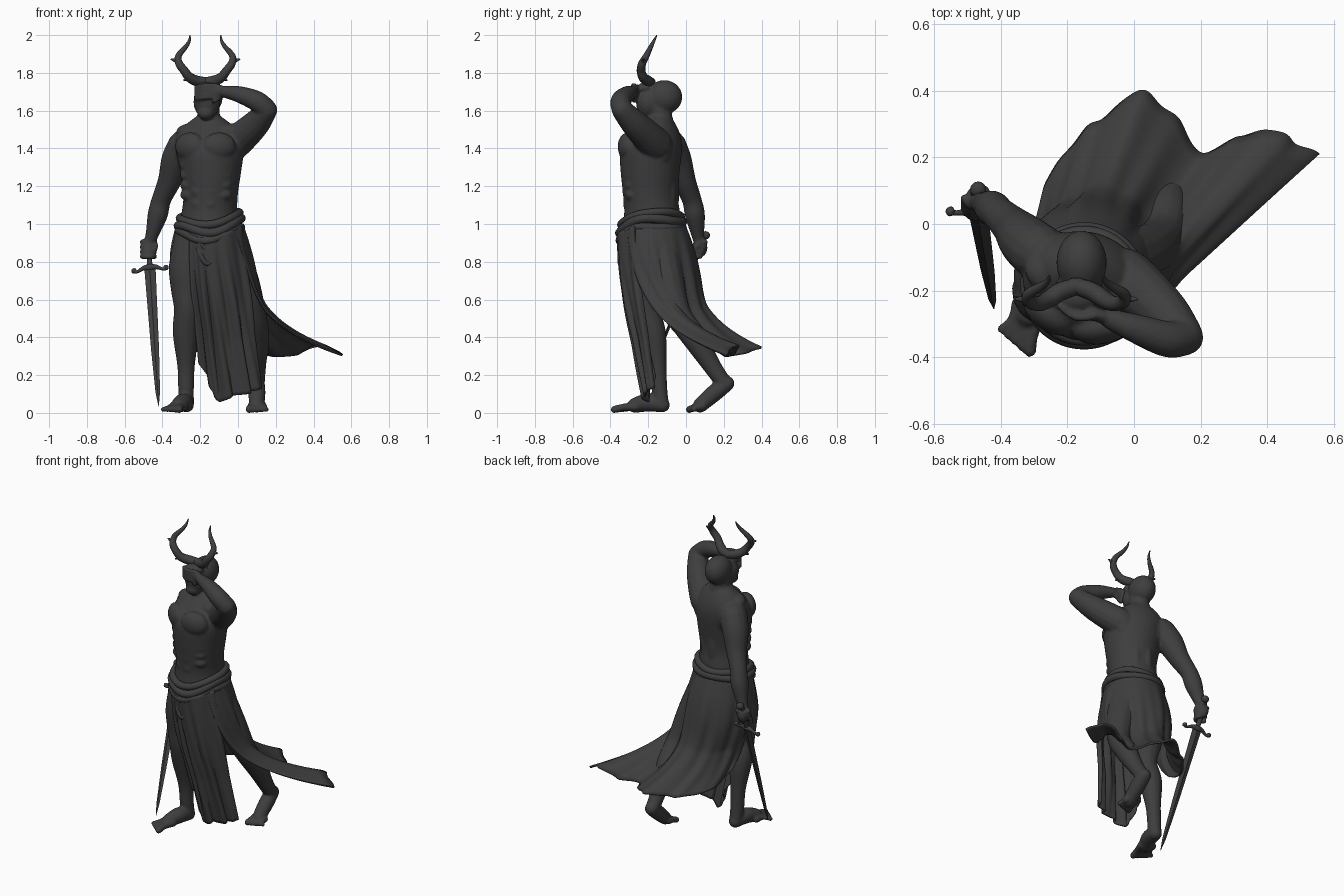
import bpy, bmesh, math
from mathutils import Vector, Matrix

if "Cube" in bpy.data.objects:
    bpy.data.objects.remove(bpy.data.objects["Cube"])

stone = bpy.data.materials.new("dark_grey_stone")
stone.diffuse_color = (0.048, 0.048, 0.048, 1)
stone.use_nodes = True
stone.node_tree.nodes["Principled BSDF"].inputs["Base Color"].default_value = stone.diffuse_color


def spline(pts, n):
    """Catmull-Rom samples through tuples of any length."""
    p = [pts[0]] + list(pts) + [pts[-1]]
    out = []
    for i in range(len(pts) - 1):
        for k in range(n):
            t = k / n
            out.append(tuple(0.5 * (2 * b + (c - a) * t + (2 * a - 5 * b + 4 * c - d) * t * t
                             + (3 * b - a - 3 * c + d) * t ** 3)
                             for a, b, c, d in zip(*p[i:i + 4])))
    return out + [tuple(pts[-1])]


def loft(bm, rings):
    """Closed skin over a list of rings of points."""
    vs = [[bm.verts.new(c) for c in r] for r in rings]
    n = len(vs[0])
    for a, b in zip(vs, vs[1:]):
        for i in range(n):
            bm.faces.new((a[i], a[(i + 1) % n], b[(i + 1) % n], b[i]))
    bm.faces.new(vs[0][::-1])
    bm.faces.new(vs[-1])


def tube(bm, pts, n=5, sides=14):
    """Round limb through (x, y, z, radius) points with rounded ends."""
    s = spline(pts, n)
    P = [Vector(q[:3]) for q in s]
    R = [max(q[3], 0.002) for q in s]
    t0, t1 = (P[1] - P[0]).normalized(), (P[-1] - P[-2]).normalized()
    r0, r1, ends = R[0], R[-1], [0.98, 0.8, 0.45]
    P = [P[0] - t0 * r0 * e for e in ends] + P + [P[-1] + t1 * r1 * e for e in ends[::-1]]
    R = [r0 * math.sqrt(1 - e * e) for e in ends] + R + [r1 * math.sqrt(1 - e * e) for e in ends[::-1]]
    u, rings = t0.orthogonal(), []
    for i, c in enumerate(P):
        t = (P[min(i + 1, len(P) - 1)] - P[max(i - 1, 0)]).normalized()
        u = (u - t * u.dot(t)).normalized()
        w = t.cross(u)
        rings.append([c + (u * math.cos(a) + w * math.sin(a)) * R[i]
                      for a in (2 * math.pi * k / sides for k in range(sides))])
    loft(bm, rings)


def blob(bm, c, r, rot=0.0):
    m = Matrix.Translation(c) @ Matrix.Rotation(rot, 4, 'Z') @ Matrix.Diagonal((*r, 1))
    bmesh.ops.create_uvsphere(bm, u_segments=20, v_segments=14, radius=1, matrix=m)


def finish(name, bm, smooth=True, voxel=0):
    bmesh.ops.recalc_face_normals(bm, faces=bm.faces)
    me = bpy.data.meshes.new(name)
    bm.to_mesh(me)
    bm.free()
    me.materials.append(stone)
    for p in me.polygons:
        p.use_smooth = smooth
    ob = bpy.data.objects.new(name, me)
    bpy.context.collection.objects.link(ob)
    if voxel:
        m = ob.modifiers.new("fuse", 'REMESH')
        m.mode, m.voxel_size, m.use_smooth_shade = 'VOXEL', voxel, True
        m = ob.modifiers.new("soften", 'SMOOTH')
        m.factor, m.iterations = 0.5, 7
    return ob


body = bmesh.new()

# Torso: lofted ovals, turned so the right shoulder sits back
YAW = math.radians(-15)
rows = [(.86, -.15, -.18, .15, .14), (.95, -.155, -.18, .165, .155), (1.07, -.15, -.18, .147, .147),
        (1.16, -.145, -.19, .145, .144), (1.28, -.145, -.19, .163, .156), (1.39, -.15, -.185, .182, .162),
        (1.46, -.155, -.165, .175, .135), (1.525, -.155, -.145, .125, .09), (1.58, -.155, -.14, .05, .05)]
rings = []
for z, cx, cy, rx, ry in spline(rows, 4):
    ring = []
    for k in range(32):
        a = 2 * math.pi * k / 32
        v = Matrix.Rotation(YAW, 3, 'Z') @ Vector((rx * math.cos(a), ry * math.sin(a), 0))
        ring.append(v + Vector((cx, cy, z)))
    rings.append(ring)
loft(body, rings)


def muscle(x, y, z, r):
    """Mirrored pair of muscles in the torso's turned frame."""
    for s in (-1, 1):
        v = Matrix.Rotation(YAW, 3, 'Z') @ Vector((s * x, y, 0))
        blob(body, v + Vector((-.15, -.185, z)), r, YAW + (s * math.atan2(x, -y) * .6 if y < 0 else 0))


muscle(.08, -.106, 1.41, (.09, .053, .075))            # chest
muscle(.085, .09, 1.40, (.075, .05, .1))               # shoulder blades
muscle(.035, .115, 1.18, (.032, .03, .16))             # lower back
muscle(.085, .01, 1.49, (.1, .065, .045))              # shoulder slopes
for i in range(4):                                     # stomach and ribs
    muscle(.034, -.131 + .004 * i, 1.305 - .066 * i, (.037, .024, .037))
    muscle(.1, -.092 + .002 * i, 1.31 - .052 * i, (.045, .03, .03))

# Neck and tilted head
tube(body, [(-.15, -.125, 1.48, .08), (-.155, -.13, 1.55, .062), (-.157, -.15, 1.64, .06)])
blob(body, (-.157, -.115, 1.672), (.076, .096, .09))
blob(body, (-.165, -.195, 1.645), (.071, .07, .085))
blob(body, (-.17, -.225, 1.59), (.047, .04, .04))
blob(body, (-.168, -.215, 1.72), (.062, .045, .03))

# Right arm hanging, left arm raised to the face
tube(body, [(-.285, -.085, 1.415, .087), (-.328, -.048, 1.335, .08), (-.362, -.01, 1.23, .063),
            (-.405, .03, 1.13, .052), (-.425, .047, 1.05, .054), (-.45, .06, .96, .038), (-.465, .07, .91, .031)])
tube(body, [(-.03, -.16, 1.42, .09), (.02, -.2, 1.46, .085), (.095, -.27, 1.53, .074), (.15, -.335, 1.60, .058)])
tube(body, [(.155, -.34, 1.605, .054), (.10, -.345, 1.65, .055), (.01, -.315, 1.685, .045), (-.07, -.285, 1.70, .032)])

# Hands
blob(body, (-.472, .08, .875), (.032, .034, .05))
for i in range(4):
    zc, yc = .905 - .026 * i, .085 - .01 * i
    tube(body, [(-.475 + .033 * math.cos(a), yc + .033 * math.sin(a), zc, .0145)
                for a in (-2.9, -2.0, -1.1, -.2, .6)], 3, 10)
tube(body, [(-.45, .08, .91, .017), (-.435, .055, .88, .015), (-.455, .035, .85, .012)], 3, 10)
blob(body, (-.11, -.272, 1.703), (.05, .022, .038), -.3)
for i in range(4):
    z = 1.735 - .021 * i
    tube(body, [(-.12, -.275, z, .013), (-.175, -.28, z - .002, .012), (-.225, -.245, z - .008, .010)], 3, 10)
tube(body, [(-.09, -.27, 1.68, .017), (-.125, -.275, 1.65, .013)], 3, 10)

# Legs
tube(body, [(-.225, -.19, .93, .115), (-.262, -.2, .77, .105), (-.27, -.205, .65, .086), (-.27, -.21, .55, .07),
            (-.276, -.175, .42, .07), (-.275, -.15, .25, .047), (-.275, -.14, .12, .042), (-.272, -.13, .05, .04)])
tube(body, [(-.08, -.15, .92, .115), (.02, -.1, .7, .092), (.08, -.04, .52, .07), (.1, .05, .39, .067),
            (.1, .13, .26, .05), (.1, .185, .18, .044), (.1, .21, .155, .042)])

# Feet with toes
tube(body, [(-.272, -.125, .042, .04), (-.29, -.2, .055, .049), (-.315, -.27, .04, .041)])
tube(body, [(.1, .215, .155, .042), (.1, .15, .105, .046), (.1, .075, .04, .04)])
for i in range(5):
    f = i / 4
    r = .020 - .006 * f
    tube(body, [(-.285 - .06 * f, -.27 + .03 * f, .032, .024),
                (-.305 - .06 * f, -.33 + .045 * f, .03, r),
                (-.312 - .085 * f, -.38 + .065 * f, .018, r)], 4, 10)
    tube(body, [(.072 + .06 * f, .085, .034, .024), (.065 + .075 * f, .045, .028, r),
                (.058 + .092 * f, .018 + .025 * f, .018, r)], 4, 10)
finish("body", body, voxel=.007)

# Curved horns with a small barb each
horn = [(-.165, -.185, 1.752, .024), (-.215, -.2, 1.757, .028), (-.255, -.225, 1.775, .026), (-.283, -.238, 1.81, .023),
        (-.312, -.232, 1.85, .021), (-.315, -.21, 1.89, .017), (-.275, -.185, 1.94, .012),
        (-.258, -.17, 1.97, .008), (-.254, -.155, 1.998, .003)]
barbs = [[(-.315, -.225, 1.86, .016), (-.353, -.225, 1.872, .004)],
         [(-.25, -.22, 1.775, .018), (-.285, -.24, 1.762, .005)]]
for side in ("right", "left"):
    bm = bmesh.new()
    for path in [horn] + barbs:
        tube(bm, [(x if side == "right" else -.345 - x, y, z, r) for x, y, z, r in path], 6)
    finish(side + "_horn", bm)

# Rolled waist cloth, dipping in front, with hanging swags
bm = bmesh.new()
for j, (z, grow, r) in enumerate([(1.045, 0, .022), (1.01, .008, .025), (.972, .008, .022)]):
    path = []
    for k in range(26):
        a = 2 * math.pi * k / 25
        dip = .055 * max(0, -math.sin(a)) ** 3
        path.append((-.15 + (.158 + grow) * math.cos(a), -.185 + (.158 + grow) * math.sin(a),
                     z + .015 * math.cos(a) - dip + .006 * math.sin(3 * a + 2 * j), r))
    tube(bm, path, 3, 12)
for i in range(2):
    tube(bm, [(-.25 + .02 * i, -.318, .97, .012), (-.2, -.346, .90 - .06 * i, .013),
              (-.16, -.348, .87 - .08 * i, .013), (-.12, -.344, .91 - .06 * i, .012), (-.07, -.33, .97, .012)], 5, 10)
finish("waist_wrap", bm)


def sheet(name, top, hem, flare, bulge, amp, folds, nu=150, nv=44):
    """Draped cloth from a top line to a hem line with deepening folds."""
    def at(line, u):
        f = u * (len(line) - 1)
        i = min(int(f), len(line) - 2)
        return Vector(line[i]).lerp(Vector(line[i + 1]), f - i)
    top, hem = spline(top, 12), spline(hem, 12)
    bm = bmesh.new()
    grid = []
    for i in range(nu + 1):
        u = i / nu
        a, b = at(top, u), at(hem, u)
        row = []
        for j in range(nv + 1):
            s = j / nv
            p = a.lerp(b, flare(s))
            p.z = a.z + (b.z - a.z) * s
            out = Vector((p.x + .13, p.y + .12, 0)).normalized()
            w = 2 * math.pi * folds * u
            fold = math.sin(w + 1.5 * s) + .5 * math.sin(1.7 * w + 1 - 2 * s)
            p += out * (bulge(u) * math.sin(math.pi * min(s * 1.5, 1)) + amp * min(1, 2.2 * s) * fold)
            row.append(bm.verts.new(p))
        grid.append(row)
    for r, q in zip(grid, grid[1:]):
        for j in range(nv):
            bm.faces.new((r[j], q[j], q[j + 1], r[j + 1]))
    ob = finish(name, bm)
    m = ob.modifiers.new("thickness", 'SOLIDIFY')
    m.thickness, m.offset = .012, 0


# Wind-blown back cloth
waist = [(-.15 + .172 * math.cos(a), -.185 + .175 * math.sin(a), 1.0)
         for a in (math.radians(-45 + 235 * k / 11) for k in range(12))]
hem = [(.55, .21, .305), (.48, .25, .35), (.40, .28, .35), (.31, .255, .31), (.2, .215, .30), (.12, .32, .32),
       (.03, .395, .345), (-.07, .335, .33), (-.15, .27, .32), (-.24, .165, .33), (-.275, .04, .36), (-.3, -.06, .43)]
sheet("back_cloth", waist, hem, lambda s: .27 * s + .73 * s ** 4.6, lambda u: .018 + .022 * u, .006, 7)

# Long front panel
sheet("front_cloth",
      [(-.255, -.325, .97), (-.21, -.35, .95), (-.15, -.36, .94), (-.06, -.345, .96), (.015, -.27, .99)],
      [(-.2, -.18, .27), (-.15, -.18, .15), (-.1, -.205, .06), (-.03, -.22, .09), (.04, -.215, .1),
       (.095, -.2, .12), (.125, -.17, .13)], lambda s: s ** 1.15, lambda u: .012, .011, 4.5)

# Sword: diamond blade, curved guard, grip and pommel
tip, root = Vector((-.42, -.255, .035)), Vector((-.466, .03, .765))
axis = (tip - root).normalized()
wide = (Vector((1, -.15, 0)) - axis * axis.dot(Vector((1, -.15, 0)))).normalized()
thin = axis.cross(wide)
bm = bmesh.new()
loft(bm, [[root.lerp(tip, t) + d for d in (wide * w, thin * w * .33, -wide * w, -thin * w * .33)]
          for t, w in ((0, .03), (.6, .021), (.9, .012), (1, .001))])
finish("sword_blade", bm, smooth=False)
bm = bmesh.new()
tube(bm, [(*(root + wide * x - axis * h), r) for x, h, r in
          ((-.085, -.005, .015), (-.07, -.012, .008), (-.035, .004, .012), (0, .006, .019),
           (.035, .004, .012), (.07, -.012, .008), (.085, -.005, .015))])
tube(bm, [(*(root - axis * h), .014) for h in (0, .17)])
blob(bm, root - axis * .188 + Vector((.01, .005, 0)), (.024, .024, .022))
finish("sword_hilt", bm)
